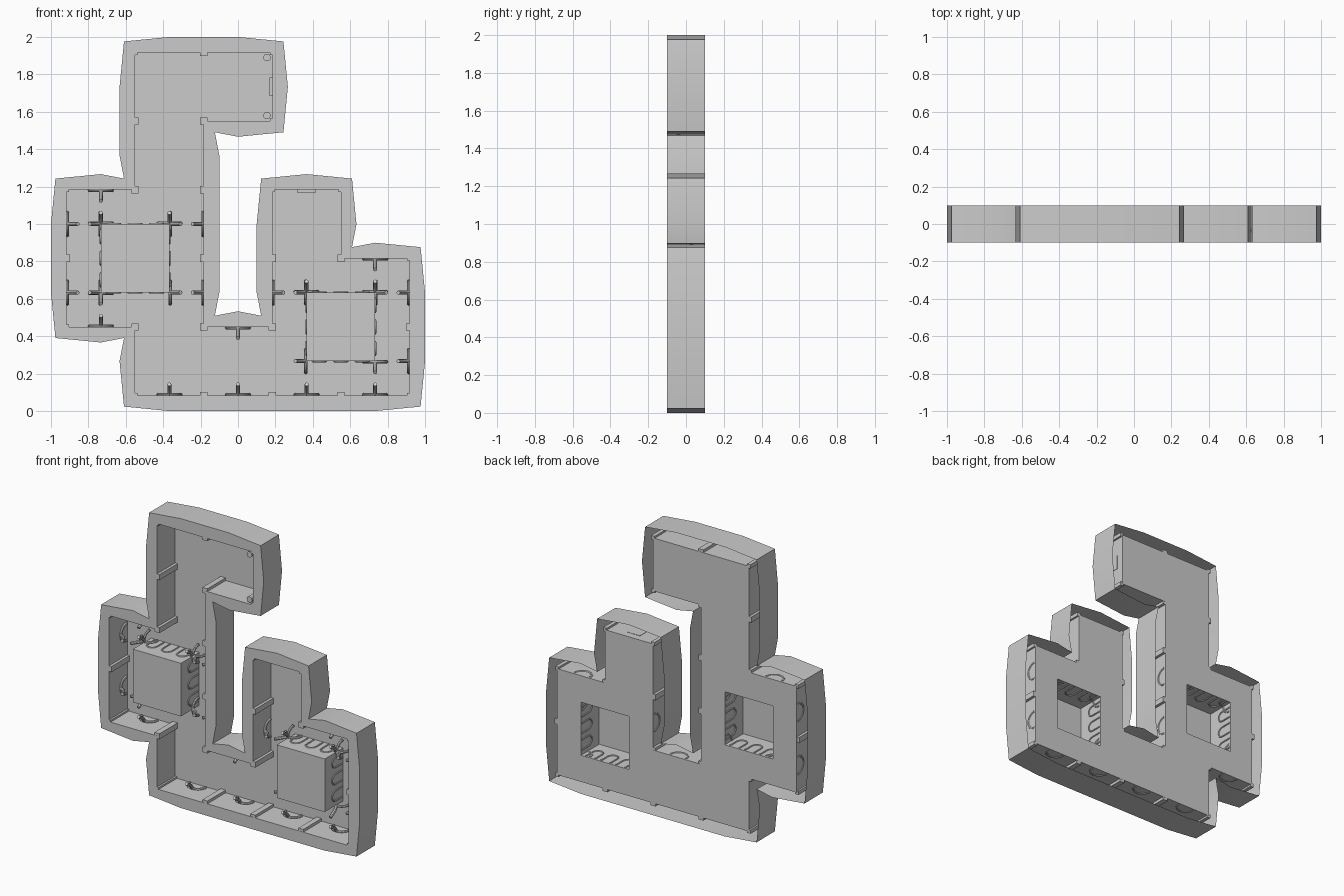
import bpy, bmesh, math
from mathutils import Vector, Matrix

if "Cube" in bpy.data.objects:
    bpy.data.objects.remove(bpy.data.objects["Cube"])

T = 1.1 / 3                       # tile size
X0, Z0, H = -2.5 * T, 0.0833, 0.1
CORNERS = [(1, 5), (3, 5), (3, 4), (2, 4), (2, 1), (3, 1), (3, 3), (4, 3), (4, 2),
           (5, 2), (5, 0), (1, 0), (1, 1), (0, 1), (0, 3), (1, 3)]
BLOCKS = [(0.5, 1.5), (3.5, 0.5)]  # lower-left grid corners of the raised blocks


def pos(g, y=0.0):
    return Vector((X0 + g[0] * T, y, Z0 + g[1] * T))


# Walk the outline in half tiles: inner wall points, outer skirt points
inner, outer, ribs, mids = [], [], [], []
n = len(CORNERS)
for k in range(n):
    p, a, b = CORNERS[k - 1], CORNERS[k], CORNERS[(k + 1) % n]
    d0 = (Vector(a) - Vector(p)).normalized()
    d1 = (Vector(b) - Vector(a)).normalized()
    n0, n1 = Vector((-d0.y, d0.x)), Vector((-d1.y, d1.x))
    steps = round((Vector(b) - Vector(a)).length * 2)
    for s in range(steps):
        g = Vector(a) + d1 * s * 0.5
        off = (n0 + n1) * 0.0595 if s == 0 else n1 * 0.0833
        inner.append(pos(g))
        outer.append(pos(g) + Vector((off.x, 0, off.y)))
        if s % 2 == 0:
            ribs.append((pos(g), s == 0 and d0.cross(d1) < 0))
        else:
            mids.append((g, Vector((-n1.x, 0, -n1.y))))


def make_object(name, bm, smooth=True):
    me = bpy.data.meshes.new(name)
    bm.to_mesh(me)
    bm.free()
    ob = bpy.data.objects.new(name, me)
    bpy.context.collection.objects.link(ob)
    if smooth:
        bpy.ops.object.select_all(action='DESELECT')
        ob.select_set(True)
        bpy.context.view_layer.objects.active = ob
        bpy.ops.object.shade_smooth_by_angle(angle=math.radians(30))
    return ob


# Tray: outer skirt, front rim, inner walls, floor and two raised blocks
bm = bmesh.new()


def loop(pts, y):
    return [bm.verts.new((p.x, y, p.z)) for p in pts]


def bridge(a, b):
    for i in range(len(a)):
        j = (i + 1) % len(a)
        bm.faces.new((a[i], a[j], b[j], b[i]))


back_skirt, front_skirt = loop(outer, H), loop(outer, -H)
front_wall, back_wall = loop(inner, -H), loop(inner, H)
bridge(back_skirt, front_skirt)
bridge(front_skirt, front_wall)
bridge(front_wall, back_wall)
floor_loops = [back_wall]
for bx, bz in BLOCKS:
    pts = [pos((bx + i, bz + j)) for i, j in ((0, 0), (1, 0), (1, 1), (0, 1))]
    base, top = loop(pts, H), loop(pts, -H)
    bridge(base, top)
    bm.faces.new(top)
    floor_loops.append(base)
edges = [bm.edges.get((l[i - 1], l[i])) for l in floor_loops for i in range(len(l))]
bmesh.ops.triangle_fill(bm, edges=edges, use_beauty=True, use_dissolve=False, normal=(0, -1, 0))
bmesh.ops.recalc_face_normals(bm, faces=bm.faces)
cap = next(f for f in bm.faces if len(f.verts) == 4 and all(v in top for v in f.verts))
if cap.normal.y > 0:
    bmesh.ops.reverse_faces(bm, faces=bm.faces)
make_object("tray", bm)


def add_box(bm, c, size):
    bmesh.ops.create_cube(bm, size=1, matrix=Matrix.Translation(c) @ Matrix.Diagonal((*size, 1)))


# Wall ribs at every tile joint
bm = bmesh.new()
for p, convex in ribs:
    w = 0.026 if convex else 0.038
    add_box(bm, p, (w, 2 * H - 0.002, w))
make_object("wall_ribs", bm, False)

# Door plates at the two passage ends
bm = bmesh.new()
add_box(bm, pos((3, 4.5)) + Vector((-0.006, 0, 0)), (0.016, 0.1, 0.1))
add_box(bm, pos((3.5, 3)) + Vector((0, 0, -0.006)), (0.1, 0.1, 0.016))
make_object("door_plates", bm, False)

# Round corner posts in the upper room
bm = bmesh.new()
for z in (1.89, 1.58):
    bmesh.ops.create_cone(bm, cap_ends=True, segments=16, radius1=0.02, radius2=0.02, depth=2 * H - 0.004,
                          matrix=Matrix.Translation((0.155, 0, z)) @ Matrix.Rotation(math.pi / 2, 4, 'X'))
make_object("corner_posts", bm)


def tubes(name, paths, radius):
    cu = bpy.data.curves.new(name, 'CURVE')
    cu.dimensions = '3D'
    cu.bevel_depth, cu.bevel_resolution, cu.use_fill_caps = radius, 2, True
    for path in paths:
        sp = cu.splines.new('POLY')
        sp.points.add(len(path) - 1)
        for q, v in zip(sp.points, path):
            q.co = (*v, 1)
    ob = bpy.data.objects.new(name, cu)
    bpy.context.collection.objects.link(ob)
    bpy.ops.object.select_all(action='DESELECT')
    ob.select_set(True)
    bpy.context.view_layer.objects.active = ob
    bpy.ops.object.convert(target='MESH')
    bpy.ops.object.shade_smooth_by_angle(angle=math.radians(40))


# Branching supports: slanted stalk plus two curved arms lying on the wall
Y = Vector((0, 1, 0))
stalks, arms = [], []


def support(g, nrm):
    c, t = pos(g), nrm.cross(Y)
    stalks.append([c + Y * 0.03, c + nrm * 0.03 + Y * 0.01, c + nrm * 0.06 - Y * 0.04])
    arms.append([c + nrm * 0.004 + t * 0.06 * math.cos(a) + Y * (0.085 - 0.06 * math.sin(a))
                 for a in [math.pi * i / 10 for i in range(11)]])


skip = {(1, 0.5), (3, 2.5), (4, 2.5), (3.5, 3)}
for g, nrm in mids:
    if g.y < 3.2 and tuple(g) not in skip:
        support(g, nrm)
L, R, U, D = (Vector(v) for v in ((-1, 0, 0), (1, 0, 0), (0, 0, 1), (0, 0, -1)))
for g, dirs in (((0.5, 2.5), (L, U)), ((1.5, 2.5), (R, U)), ((0.5, 1.5), (L, D)), ((1.5, 1.5), (R,)),
                ((3.5, 1.5), (L, U)), ((4.5, 1.5), (R, U)), ((3.5, 0.5), (L,)), ((4.5, 0.5), (D,))):
    for d in dirs:
        support(g, d)
tubes("support_stalks", stalks, 0.011)
tubes("support_arms", arms, 0.009)

# Three thin hoops set into each side of the raised blocks
hoops = []
for bx, bz in BLOCKS:
    mid = (bx + 0.5, bz + 0.5)
    for nrm in (L, R, U, D):
        t = nrm.cross(Y)
        for s in (-0.115, 0, 0.115):
            c = pos(mid) + nrm * T / 2 + t * s
            arc = [c + t * 0.035 * math.cos(a) + Y * (0.02 - 0.04 * math.sin(a))
                   for a in [math.pi * i / 8 for i in range(9)]]
            hoops.append([c + t * 0.035 + Y * 0.09] + arc + [c - t * 0.035 + Y * 0.09])
tubes("block_hoops", hoops, 0.006)
